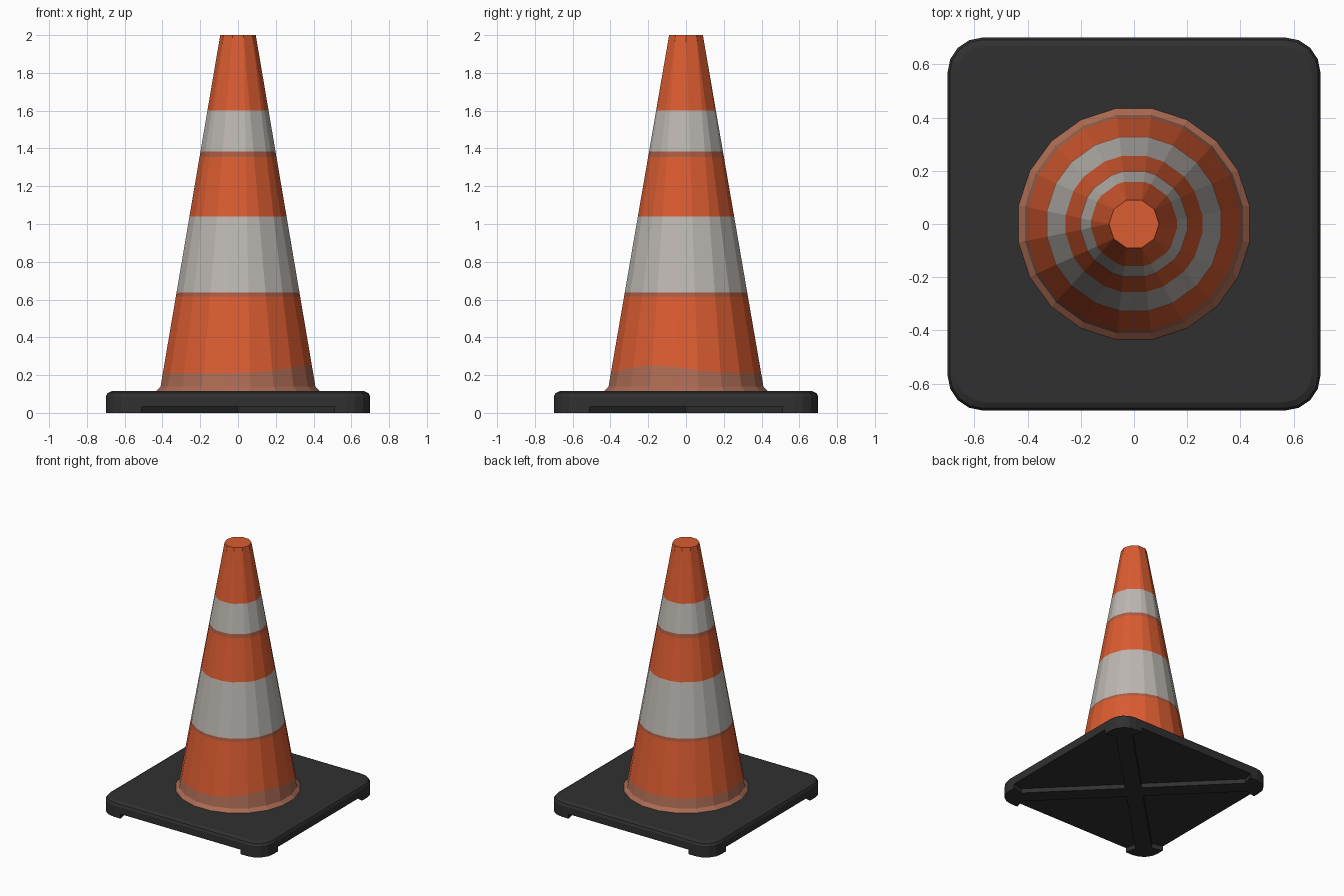
import bpy, bmesh, math

if "Cube" in bpy.data.objects:
    bpy.data.objects.remove(bpy.data.objects["Cube"])


def srgb(c):
    c /= 255
    return c / 12.92 if c <= 0.04045 else ((c + 0.055) / 1.055) ** 2.4


def material(name, r, g, b):
    m = bpy.data.materials.new(name)
    m.diffuse_color = (srgb(r), srgb(g), srgb(b), 1)
    m.use_nodes = True
    m.node_tree.nodes["Principled BSDF"].inputs["Base Color"].default_value = m.diffuse_color
    return m


ORANGE = material("orange plastic", 218, 92, 49)
STRIPE = material("pale grey stripe", 188, 183, 178)
DIRT = material("dusty orange", 172, 107, 83)
SEAM = material("stripe lower edge", 172, 92, 66)
RUBBER = material("black rubber", 48, 48, 48)


def finish(name, bm, mats):
    bmesh.ops.recalc_face_normals(bm, faces=bm.faces[:])
    me = bpy.data.meshes.new(name)
    bm.to_mesh(me)
    bm.free()
    for m in mats:
        me.materials.append(m)
    ob = bpy.data.objects.new(name, me)
    bpy.context.collection.objects.link(ob)
    return ob


def loft(bm, rows, cap_top=0, row_mats=None):
    """Skin a stack of closed rings and cap both ends."""
    rings = [[bm.verts.new(p) for p in row] for row in rows]
    n = len(rings[0])
    for k in range(len(rings) - 1):
        lo, hi = rings[k], rings[k + 1]
        for i in range(n):
            j = (i + 1) % n
            f = bm.faces.new((lo[i], lo[j], hi[j], hi[i]))
            f.material_index = row_mats[k] if row_mats else 0
    bm.faces.new(rings[0][::-1])
    bm.faces.new(rings[-1]).material_index = cap_top


def corner(half, rad, seg=4):
    """Rounded corner arc in the +x +y quadrant."""
    c = half - rad
    return [(c + rad * math.cos(a), c + rad * math.sin(a))
            for a in (math.pi / 2 * i / seg for i in range(seg + 1))]


def four_way(pts):
    out = []
    for k in range(4):
        for x, y in pts:
            for _ in range(k):
                x, y = -y, x
            out.append((x, y))
    return out


# Base slab with softened top edge
bm = bmesh.new()
rows = []
for inset, z in ((0, 0.035), (0, 0.088), (0.008, 0.104), (0.03, 0.115)):
    rows.append([(x, y, z) for x, y in four_way(corner(0.70 - inset, 0.13 - inset * 0.6))])
loft(bm, rows)
finish("base_slab", bm, [RUBBER])

# Corner feet joined by a diagonal cross of ribs under the base
h, d, q = 0.06, 0.81, math.sqrt(0.5)
quad = [(h / q, 0), ((d + h) * q, (d - h) * q), (0.70, 0.51)]
quad += corner(0.70, 0.13)
quad += [(0.51, 0.70), ((d - h) * q, (d + h) * q)]
outline = four_way(quad)
bm = bmesh.new()
loft(bm, [[(x, y, z) for x, y in outline] for z in (0, 0.035)])
bmesh.ops.triangulate(bm, faces=[f for f in bm.faces if len(f.verts) > 4])
finish("feet_and_ribs", bm, [RUBBER])

# Cone: 20 sides at the bottom merging in pairs into 10 at the top
N, Z0, Z1, R0, R1 = 20, 0.14, 2.0, 0.415, 0.094


def cone_row(height):
    row = []
    for i in range(N):
        a = math.radians(18 * i - 9)
        b = math.radians(36 * (i // 2))
        z = height(a)
        t = (z - Z0) / (Z1 - Z0)
        row.append((R0 * math.cos(a) * (1 - t) + R1 * math.cos(b) * t,
                    R0 * math.sin(a) * (1 - t) + R1 * math.sin(b) * t, z))
    return row


def dirt_line(a):
    return 0.212 + 0.04 * max(0, math.cos(a + math.radians(25))) ** 6


flare = []
for i in range(N):
    a = math.radians(18 * i - 9)
    flare.append((0.44 * math.cos(a), 0.44 * math.sin(a), 0.114))
rows = [flare, cone_row(lambda a: Z0), cone_row(dirt_line)]
for z in (0.615, 0.637, 1.04, 1.355, 1.383, 1.60, Z1):
    rows.append(cone_row(lambda a, z=z: z))
bm = bmesh.new()
loft(bm, rows, cap_top=0, row_mats=[2, 2, 0, 3, 1, 0, 3, 1, 0])
bmesh.ops.remove_doubles(bm, verts=bm.verts[:], dist=0.0005)
finish("striped_cone", bm, [ORANGE, STRIPE, DIRT, SEAM])
